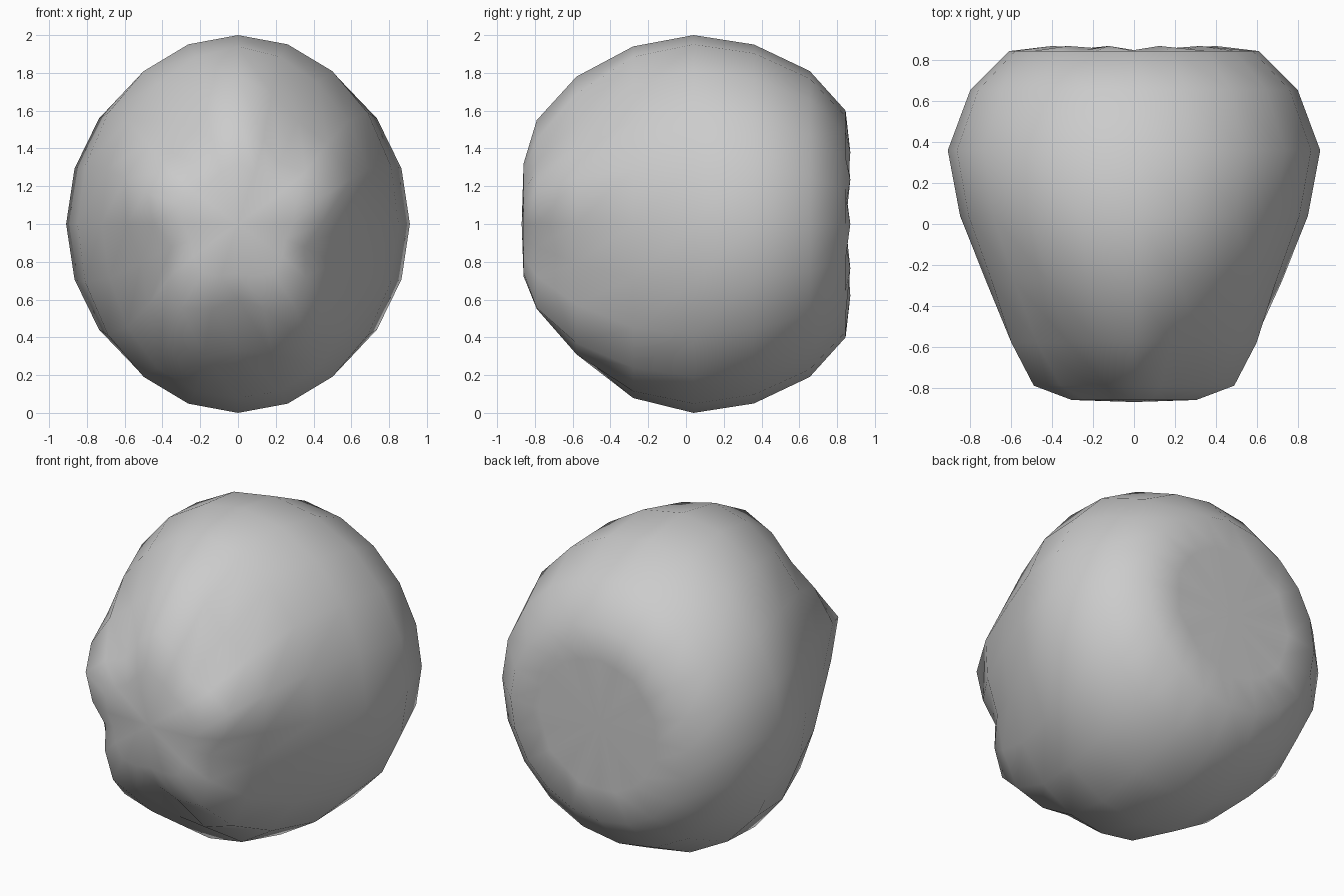
import bpy, bmesh, math

if "Cube" in bpy.data.objects:
    bpy.data.objects.remove(bpy.data.objects["Cube"])

SIDES = 20      # five lobes, four segments each
# rings from the lobed front to the flat back:
# y, half width, half height, shrink of the valleys between the lobes
RINGS = [
    (-0.86, 0.32, 0.32, 0.18),
    (-0.79, 0.515, 0.55, 0.28),
    (-0.58, 0.63, 0.78, 0.14),
    (-0.28, 0.73, 0.94, 0.02),
    (0.04, 0.85, 1.00, 0.0),
    (0.36, 0.91, 0.95, 0.0),
    (0.655, 0.80, 0.81, 0.0),
    (0.845, 0.61, 0.60, 0.0),
    (0.86, 0.40, 0.40, 0.0),
]

bm = bmesh.new()
rings = []
for i, (y, rx, rz, dip) in enumerate(RINGS):
    ring = []
    for k in range(SIDES):
        a = 2 * math.pi * k / SIDES
        # lobes at 18, 90, 162, 234 and 306 degrees
        s = 1 - dip * (1 - math.cos(5 * (a - math.pi / 2))) / 2
        # fluted inner ring of the back
        fold = (0.01 if k % 2 == 0 else -0.01) if i == len(RINGS) - 1 else 0
        ring.append(bm.verts.new((rx * s * math.cos(a), y + fold, 1 + rz * s * math.sin(a))))
    rings.append(ring)

# skin between rings
for a, b in zip(rings, rings[1:]):
    for k in range(SIDES):
        n = (k + 1) % SIDES
        bm.faces.new((a[k], a[n], b[n], b[k]))

# fans closing both ends
for ring, y in ((rings[0], -0.87), (rings[-1], 0.845)):
    pole = bm.verts.new((0, y, 1))
    for k in range(SIDES):
        bm.faces.new((ring[k], ring[(k + 1) % SIDES], pole))

bmesh.ops.recalc_face_normals(bm, faces=bm.faces)
for f in bm.faces:
    f.smooth = True
mesh = bpy.data.meshes.new("lobed_body")
bm.to_mesh(mesh)
bm.free()
bpy.context.collection.objects.link(bpy.data.objects.new("lobed_body", mesh))
